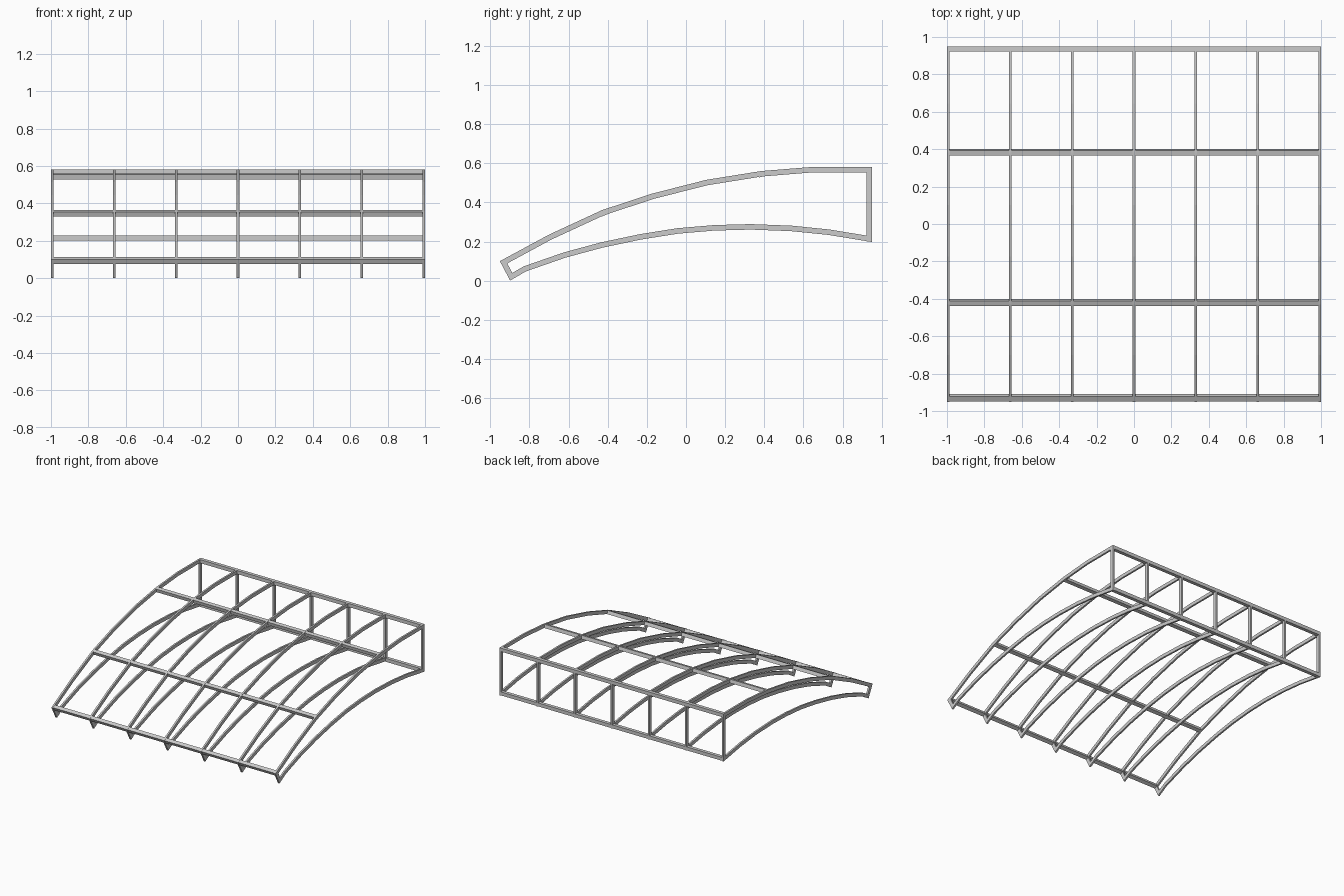
import bpy, bmesh, math
from mathutils import Vector

if "Cube" in bpy.data.objects:
    bpy.data.objects.remove(bpy.data.objects["Cube"])

BAR = 0.028      # bar depth
RIB_W = 0.014    # rib width along x

# centre line of one rib in (y, z): top chord, then bottom chord from the back
TOP = [(-0.932, 0.094), (-0.695, 0.222), (-0.425, 0.347), (-0.17, 0.431),
       (0.105, 0.501), (0.385, 0.546), (0.645, 0.567), (0.936, 0.567)]
BOTTOM = [(0.936, 0.214), (0.727, 0.248), (0.538, 0.267), (0.33, 0.275),
          (0.145, 0.27), (-0.043, 0.254), (-0.232, 0.224), (-0.431, 0.182),
          (-0.62, 0.131), (-0.824, 0.060), (-0.893, 0.028 - 0.008)]


def offset_loop(points, d):
    """Mitred offset of a closed loop."""
    pts = [Vector(p) for p in points]
    out = []
    for i, p in enumerate(pts):
        a = (p - pts[i - 1]).normalized()
        b = (pts[(i + 1) % len(pts)] - p).normalized()
        n1, n2 = Vector((-a.y, a.x)), Vector((-b.y, b.x))
        out.append(p + (n1 + n2) * d / (1 + n1.dot(n2)))
    return out


def finish(bm, name):
    bmesh.ops.recalc_face_normals(bm, faces=bm.faces)
    mesh = bpy.data.meshes.new(name)
    bm.to_mesh(mesh)
    bm.free()
    obj = bpy.data.objects.new(name, mesh)
    bpy.context.collection.objects.link(obj)
    return obj


def rib_mesh():
    loop = TOP + BOTTOM
    outer, inner = offset_loop(loop, BAR / 2), offset_loop(loop, -BAR / 2)
    bm = bmesh.new()
    rings = [[bm.verts.new((x, p.x, p.y)) for p in pts]
             for pts, x in ((outer, -RIB_W / 2), (outer, RIB_W / 2),
                            (inner, RIB_W / 2), (inner, -RIB_W / 2))]
    n = len(loop)
    for r in range(4):
        a, b = rings[r], rings[(r + 1) % 4]
        for i in range(n):
            j = (i + 1) % n
            bm.faces.new((a[i], a[j], b[j], b[i]))
    return finish(bm, "rib_1")


def beam(name, y, z, angle):
    bm = bmesh.new()
    bmesh.ops.create_cube(bm, size=1)
    bmesh.ops.scale(bm, vec=(1.994, BAR, BAR), verts=bm.verts)
    obj = finish(bm, name)
    obj.location = (0, y, z)
    obj.rotation_euler.x = math.radians(angle)


# seven identical ribs
first = rib_mesh()
spacing = (2 - RIB_W) / 6
first.location.x = -3 * spacing
for i in range(1, 7):
    rib = bpy.data.objects.new(f"rib_{i + 1}", first.data)
    rib.location.x = (i - 3) * spacing
    bpy.context.collection.objects.link(rib)

# beams running across the ribs
beam("front_beam", -0.929, 0.094, 28)
beam("lower_purlin", -0.42, 0.347, 22)
beam("upper_purlin", 0.383, 0.544, 13)
beam("back_top_beam", 0.936, 0.567, 0)
beam("back_bottom_beam", 0.936, 0.214, 0)
